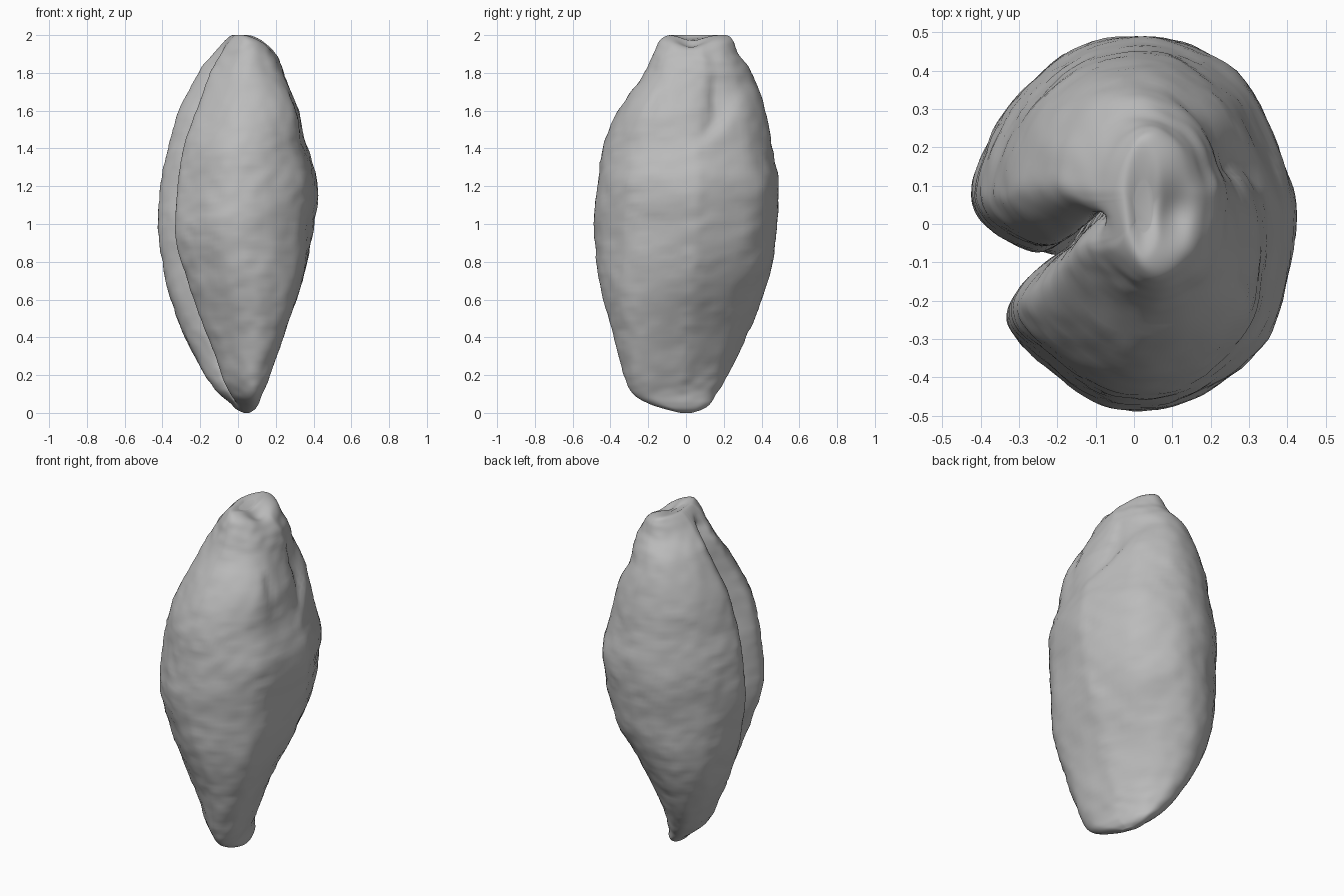
import bpy
import bmesh
import math
from mathutils import Vector, noise

default_cube = bpy.data.objects.get("Cube")
if default_cube:
    bpy.data.objects.remove(default_cube, do_unlink=True)

# Widest cross-section in hundredths, counter-clockwise, with the crease on the -x side
SECTION = [(42, 0), (40, 13), (31, 34), (15, 46), (0, 49), (-16, 45), (-30, 34),
           (-38, 22), (-42, 10), (-41, 3), (-35, -3), (-25, -7), (-17, -3),
           (-12, 1), (-17, -6), (-24, -11), (-30, -17), (-33, -23), (-31, -29),
           (-23, -37), (-10, -46), (3, -49), (16, -46), (30, -37), (38, -24)]
CREASE_START, CREASE_END = 9, 17

# Extent by height in hundredths: z, x min, x max, y min, y max
EXTENT = [(0, 3, 6, -3, 3), (2, -1, 9, -11, 9), (5, -4, 11, -20, 13),
          (10, -10, 13, -28, 16), (20, -18, 17, -33, 22), (40, -28, 24, -38, 32),
          (60, -36, 31, -44, 40), (80, -40, 37, -47, 46), (100, -42, 40, -49, 48),
          (120, -41, 42, -47, 49), (140, -37, 37, -44, 46), (160, -31, 33, -36, 42),
          (180, -21, 25, -22, 35), (190, -13, 20, -17, 28), (197, -7, 15, -14, 25),
          (200, -3, 8, -9, 21), (199, 0, 5, -2, 11)]


def spline(points, steps, closed):
    """Sample a Catmull-Rom curve through points of any dimension."""
    pts = [Vector(p) for p in points]
    count = len(pts)

    def at(i):
        return pts[i % count] if closed else pts[max(0, min(count - 1, i))]

    samples = []
    for i in range(count if closed else count - 1):
        a, b, c, d = (at(i + k) for k in (-1, 0, 1, 2))
        for s in range(steps):
            t = s / steps
            samples.append(b + (c - a) * (t / 2)
                           + (a * 2 - b * 5 + c * 4 - d) * (t * t / 2)
                           + (b * 3 - a - c * 3 + d) * (t ** 3 / 2))
    if not closed:
        samples.append(pts[-1])
    return samples


def smooth_step(low, high, value):
    t = max(0, min(1, (value - low) / (high - low)))
    return t * t * (3 - 2 * t)


def bump(value, centre, width):
    return math.exp(-((value - centre) / width) ** 2)


def fit(values, low, high):
    """Spread values over the range from low to high."""
    least, most = min(values), max(values)
    return [low + (v - least) / (most - least) * (high - low) for v in values]


def filled_section():
    """The cross-section with its crease bridged by a straight line."""
    points = [Vector(p) for p in SECTION]
    span = CREASE_END - CREASE_START
    for i in range(CREASE_START + 1, CREASE_END):
        t = (i - CREASE_START) / span
        points[i] = points[CREASE_START].lerp(points[CREASE_END], t)
    return points


def sculpt(p):
    """Sink the scar above its lip, hollow the tip and wrinkle the skin."""
    angle = math.degrees(math.atan2(p.y, p.x))
    outward = Vector((p.x, p.y, 0)).normalized()
    # Scar with a rising lip and two upright furrows
    lip = 1.4 + 0.33 * smooth_step(0, 75, angle)
    sunk = smooth_step(lip - 0.03, lip + 0.04, p.z) * smooth_step(1.9, 1.72, p.z)
    side = bump(angle, 35, 34)
    furrows = bump(p.y, -0.14, 0.03) + bump(p.y, 0.17, 0.03)
    furrows *= bump(p.z, 1.63, 0.12) * smooth_step(0, 0.15, p.x)
    p = p - outward * (0.015 * furrows + 0.03 * sunk * side)
    # Hollow at the tip, open towards +x
    hollow = bump(p.x, 0.11, 0.06) * bump(p.y, 0.03, 0.08) * smooth_step(1.85, 1.95, p.z)
    p.z -= 0.05 * hollow
    # Uneven skin
    coarse = noise.noise(p * 6) * 0.008
    fine = noise.noise(Vector((p.x * 14, p.y * 14, p.z * 22))) * 0.006
    return p + outward * (coarse + fine) * smooth_step(0, 0.15, p.z) * smooth_step(2.02, 1.9, p.z)


# Loft the cross-section through all heights, twisting it towards the base
creased = spline(SECTION, 6, True)
filled = spline(filled_section(), 6, True)
bm = bmesh.new()
rings = []
for level in spline(EXTENT, 8, False):
    z, x_min, x_max, y_min, y_max = level / 100
    twist = math.radians(29 * smooth_step(1, 0.2, z) + 6 * bump(z, 1.68, 0.18))
    depth = smooth_step(0.01, 0.14, z) * smooth_step(1.98, 1.8, z)
    outline = [f.lerp(c, depth) for f, c in zip(filled, creased)]
    across = [p.x / 42 * math.cos(twist) - p.y / 49 * math.sin(twist) for p in outline]
    xs = fit(across, x_min, x_max)
    ys = fit([p.y for p in outline], y_min, y_max)
    rings.append([bm.verts.new(sculpt(Vector((x, y, z)))) for x, y in zip(xs, ys)])
for lower, upper in zip(rings, rings[1:]):
    for i in range(len(lower)):
        j = (i + 1) % len(lower)
        bm.faces.new((lower[i], lower[j], upper[j], upper[i]))
bm.faces.new(list(reversed(rings[0])))
bm.faces.new(rings[-1])
for face in bm.faces:
    face.smooth = True

mesh = bpy.data.meshes.new("seed_body")
bm.to_mesh(mesh)
bm.free()
seed = bpy.data.objects.new("seed_body", mesh)
bpy.context.collection.objects.link(seed)

# One plain grey skin
skin = bpy.data.materials.new("pale_grey")
skin.use_nodes = True
grey = (0.5, 0.5, 0.5, 1)
skin.diffuse_color = grey
shader = skin.node_tree.nodes["Principled BSDF"]
shader.inputs["Base Color"].default_value = grey
shader.inputs["Roughness"].default_value = 0.8
mesh.materials.append(skin)
